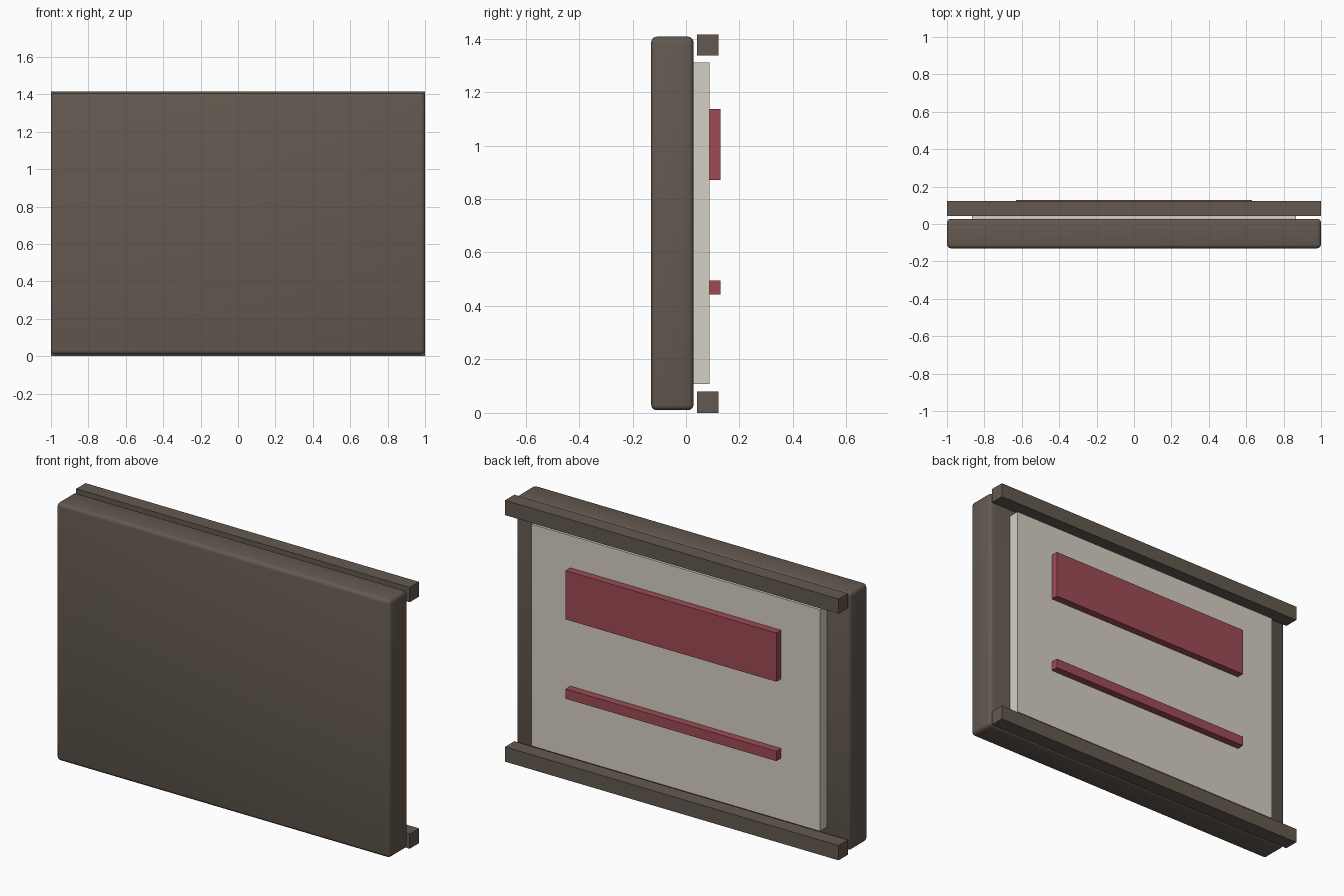
import bpy

if "Cube" in bpy.data.objects:
    bpy.data.objects.remove(bpy.data.objects["Cube"])


def material(name, rgb):
    m = bpy.data.materials.new(name)
    m.diffuse_color = (*rgb, 1)
    m.use_nodes = True
    m.node_tree.nodes["Principled BSDF"].inputs["Base Color"].default_value = m.diffuse_color
    return m


BROWN = material("dark_brown", (0.125, 0.10, 0.08))
CREAM = material("cream", (0.67, 0.63, 0.55))
RED = material("muted_red", (0.34, 0.07, 0.09))


def box(name, half_width, y, z, mat):
    """Box centred on x, spanning the given y and z ranges."""
    bpy.ops.mesh.primitive_cube_add(size=1, location=(0, sum(y) / 2, sum(z) / 2))
    ob = bpy.context.object
    ob.name = name
    ob.scale = (2 * half_width, y[1] - y[0], z[1] - z[0])
    bpy.ops.object.transform_apply(location=False, rotation=False, scale=True)
    ob.data.materials.append(mat)
    return ob


# Rounded main slab
slab = box("main_slab", 1.0, (-0.13, 0.028), (0.01, 1.407), BROWN)
bevel = slab.modifiers.new("rounded_edges", "BEVEL")
bevel.width = 0.02
bevel.segments = 3
bpy.ops.object.shade_smooth()

# Pale panel on the back
box("back_panel", 0.865, (0.024, 0.088), (0.108, 1.31), CREAM)

# Red strips on the panel
box("wide_strip", 0.632, (0.086, 0.129), (0.872, 1.136), RED)
box("narrow_strip", 0.632, (0.086, 0.129), (0.442, 0.495), RED)

# Rails along the bottom and top
for name, z in (("bottom_rail", 0.0), ("top_rail", 1.336)):
    box(name, 1.0, (0.042, 0.122), (z, z + 0.08), BROWN)
